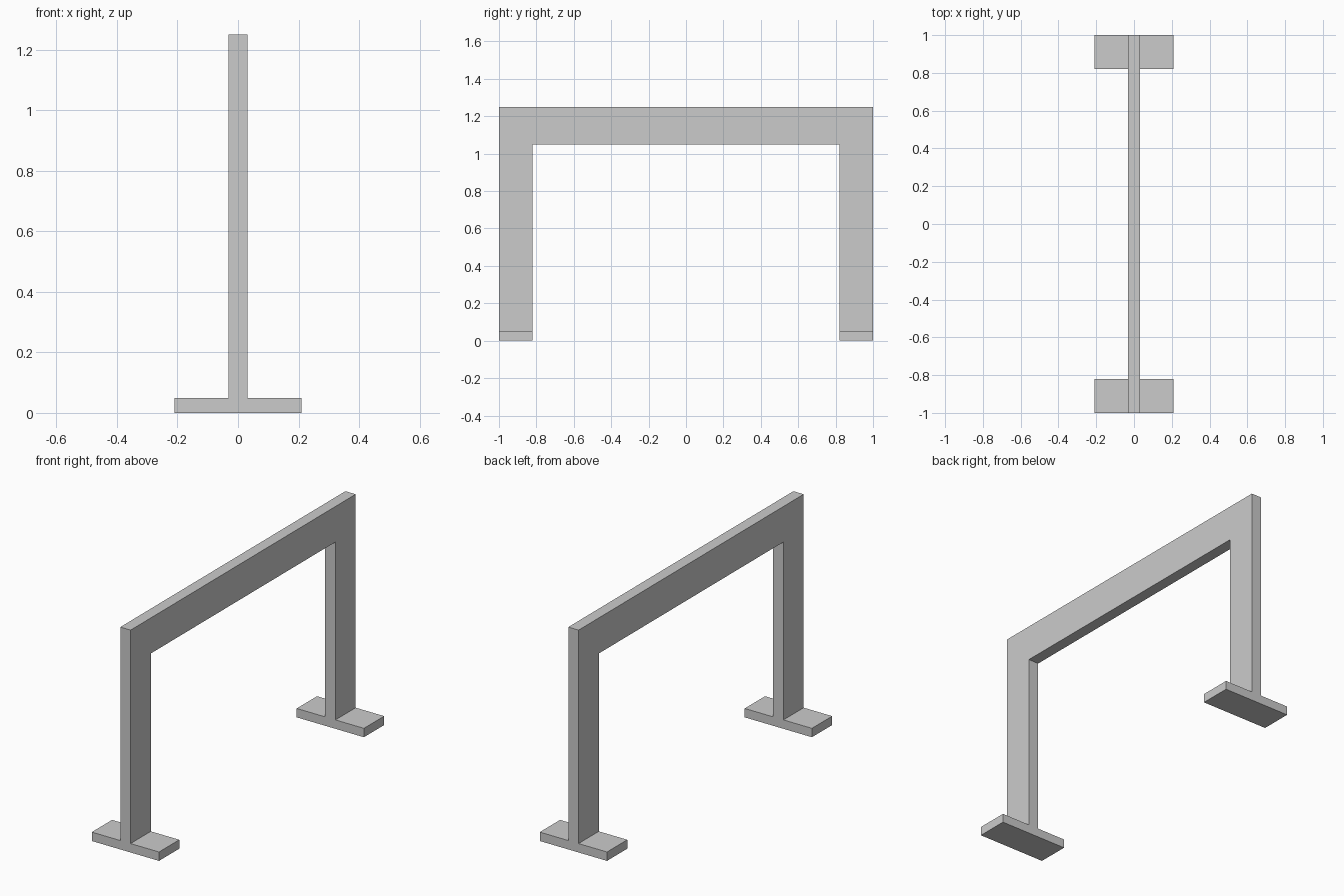
import bpy, bmesh, math

if "Cube" in bpy.data.objects:
    bpy.data.objects.remove(bpy.data.objects["Cube"])

HALF_T, HALF_FOOT = 0.032, 0.209      # half thickness of frame, half length of feet
YS = [-1.0, -0.82, 0.82, 1.0]         # outer and inner faces of the posts
ZS = [0.0, 0.05, 1.05, 1.25]          # ground, foot top, beam underside, beam top


def extrude_x(bm, faces, dist):
    res = bmesh.ops.extrude_face_region(bm, geom=faces)
    verts = [g for g in res["geom"] if isinstance(g, bmesh.types.BMVert)]
    bmesh.ops.translate(bm, verts=verts, vec=(dist, 0, 0))


bm = bmesh.new()

# Arch profile: two posts (columns 0 and 2) and a top beam (row 2)
for i in range(3):
    for j in range(3):
        if i != 1 or j == 2:
            bm.faces.new([bm.verts.new((-HALF_T, YS[i + a], ZS[j + b]))
                          for a, b in ((0, 0), (1, 0), (1, 1), (0, 1))])
bmesh.ops.remove_doubles(bm, verts=bm.verts[:], dist=1e-5)
extrude_x(bm, bm.faces[:], 2 * HALF_T)
bmesh.ops.recalc_face_normals(bm, faces=bm.faces[:])

# Feet: pull the bottom cells of each post out to both sides
for side in (-1, 1):
    pads = [f for f in bm.faces
            if all(abs(v.co.x - side * HALF_T) < 1e-4 and v.co.z < 0.06 for v in f.verts)]
    extrude_x(bm, pads, side * (HALF_FOOT - HALF_T))

# Merge coplanar cells into clean flat faces
bmesh.ops.recalc_face_normals(bm, faces=bm.faces[:])
bmesh.ops.dissolve_limit(bm, angle_limit=math.radians(1),
                         verts=bm.verts[:], edges=bm.edges[:])
bmesh.ops.recalc_face_normals(bm, faces=bm.faces[:])

mesh = bpy.data.meshes.new("arch_frame")
bm.to_mesh(mesh)
bm.free()
bpy.context.collection.objects.link(bpy.data.objects.new("arch_frame", mesh))
